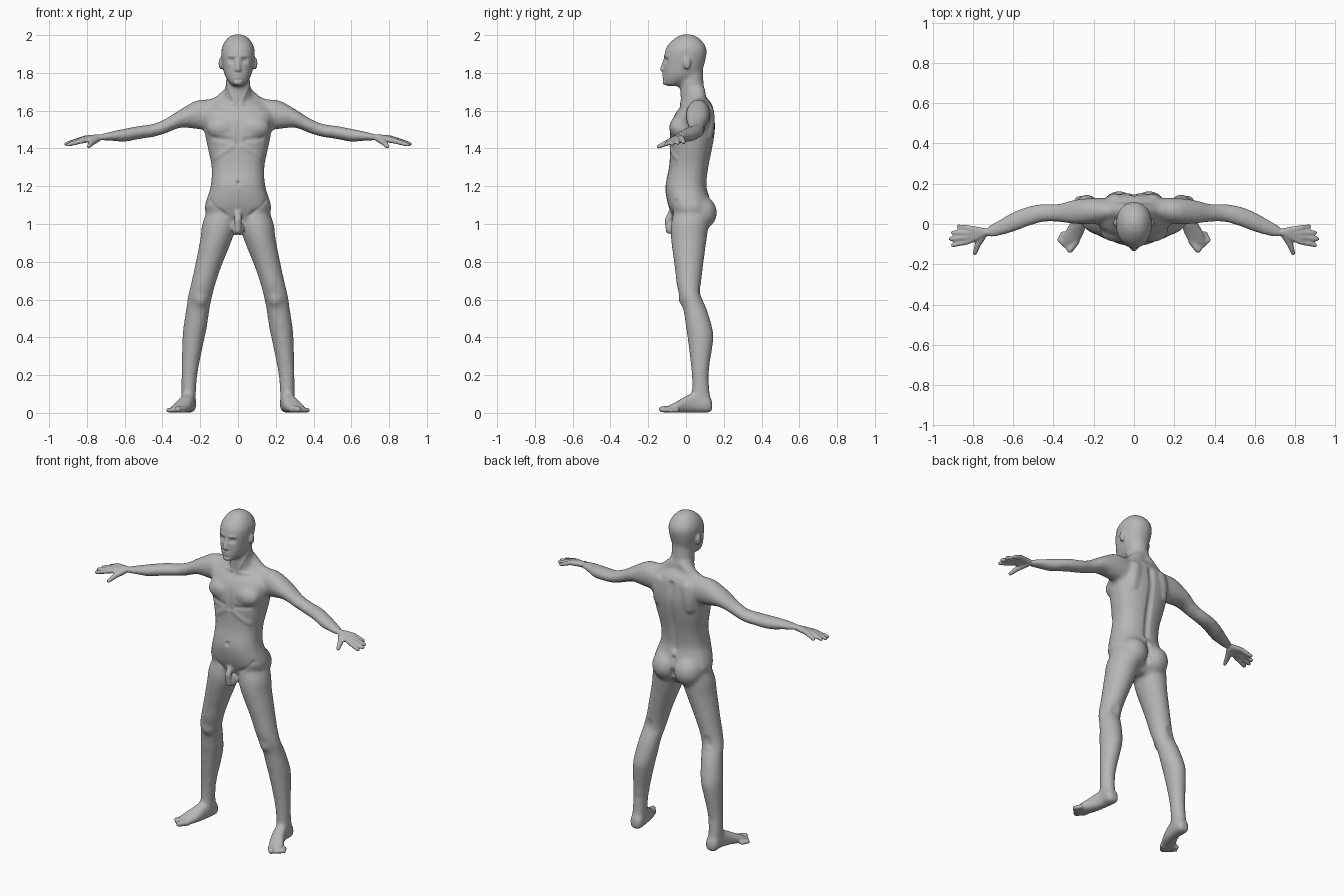
import bpy, bmesh, math
from mathutils import Vector, Matrix
from mathutils.kdtree import KDTree
from mathutils.geometry import intersect_point_line

cube = bpy.data.objects.get("Cube")
if cube:
    bpy.data.objects.remove(cube, do_unlink=True)

BOTH = (1, -1)
MIDDLE = (1,)
SEGMENTS = 20
CIRCLE = [(math.cos(math.tau * k / SEGMENTS), math.sin(math.tau * k / SEGMENTS))
          for k in range(SEGMENTS)]


def stitch(bm, rings):
    """Join rings of points into a closed shell."""
    rings = [[bm.verts.new(p) for p in ring] for ring in rings]
    for lower, upper in zip(rings, rings[1:]):
        for k in range(SEGMENTS):
            bm.faces.new((lower[k - 1], lower[k], upper[k], upper[k - 1]))
    bm.faces.new(rings[0])
    bm.faces.new(rings[-1])


def dense(rows, steps=3):
    """Smooth interpolation between profile rows."""
    last = len(rows) - 1
    for i in range(last):
        before, start, end, after = [Vector(rows[min(max(k, 0), last)])
                                     for k in range(i - 1, i + 3)]
        leave, arrive = (end - before) / 2, (after - start) / 2
        for s in range(steps):
            t = s / steps
            ease = t * t * (3 - 2 * t)
            yield (start.lerp(end, ease) + leave * t * (1 - t) ** 2
                   - arrive * t * t * (1 - t))
    yield Vector(rows[last])


def loft(bm, axis, rows, power=2.0, sides=BOTH):
    """Closed tube along an axis; a row is (position, low, high, low, high)."""
    u, v = [k for k in range(3) if k != axis]
    for side in sides:
        rings = []
        for pos, u_low, u_high, v_low, v_high in dense(rows):
            ring = []
            for c, s in CIRCLE:
                co = Vector()
                co[axis] = pos
                co[u] = (u_low + u_high + (u_high - u_low)
                         * math.copysign(abs(c) ** (2 / power), c)) / 2
                co[v] = (v_low + v_high + (v_high - v_low)
                         * math.copysign(abs(s) ** (2 / power), s)) / 2
                ring.append(mirrored(co, side))
            rings.append(ring)
        stitch(bm, rings)


def trunk(bm, rows, power):
    """Loft up the middle; a row is (height, half width, front, back)."""
    loft(bm, 2, [(z, -w, w, front, back) for z, w, front, back in rows], power, MIDDLE)


def mirrored(point, side):
    x, y, z = point
    return Vector((x * side, y, z))


def blob(bm, centre, size, sides=BOTH, layers=10):
    """Ellipsoid built from rings of latitude."""
    a, b, h = size
    for side in sides:
        middle = mirrored(centre, side)
        tilts = [math.pi * (k + .3) / (layers - .4) for k in range(layers)]
        stitch(bm, [[middle + Vector((a * c * math.sin(t), b * s * math.sin(t),
                                      h * math.cos(t))) for c, s in CIRCLE]
                    for t in tilts])


def limb(bm, points, radii, sides=BOTH):
    """Rounded tapering chain through the points."""
    for side in sides:
        path = [mirrored(p, side) for p in points]
        for p, r in zip(path, radii):
            blob(bm, p, (r, r, r), MIDDLE)
        for p, q, r, s in zip(path, path[1:], radii, radii[1:]):
            turn = (q - p).to_track_quat('Z', 'Y')
            stitch(bm, [[spot + turn @ Vector((u * size, v * size, 0)) for u, v in CIRCLE]
                        for spot, size in ((p, r), (q, s))])


def fuse(ob, bm, voxel, rounds):
    """Merge all overlapping shells into one soft skin."""
    bmesh.ops.recalc_face_normals(bm, faces=bm.faces)
    bm.from_mesh(ob.data)
    bm.to_mesh(ob.data)
    bm.free()
    remesh = ob.modifiers.new("fuse", 'REMESH')
    remesh.mode = 'VOXEL'
    remesh.voxel_size = voxel
    soft = ob.modifiers.new("soften", 'SMOOTH')
    soft.factor = .5
    soft.iterations = rounds
    graph = bpy.context.evaluated_depsgraph_get()
    mesh = bpy.data.meshes.new_from_object(ob.evaluated_get(graph))
    ob.modifiers.clear()
    ob.data = mesh


def sculpt(mesh, tree, start, end, reach, height):
    """Raise or press the skin along a mirrored line; height is in thousandths."""
    weights = {}
    for side in BOTH:
        a, b = mirrored(start, side), mirrored(end, side)
        for co, index, _ in tree.find_range((a + b) / 2, (b - a).length / 2 + reach):
            _, t = intersect_point_line(co, a, b)
            gap = (co - a.lerp(b, min(max(t, 0), 1))).length / reach
            if gap < 1:
                weights[index] = max(weights.get(index, 0), (1 - gap * gap) ** 2)
    normals = {i: mesh.vertices[i].normal.copy() for i in weights}
    for i, w in weights.items():
        mesh.vertices[i].co += normals[i] * height * w / 1000


body = bpy.data.objects.new("body", bpy.data.meshes.new("body"))
bpy.context.collection.objects.link(body)
bm = bmesh.new()

# Torso
trunk(bm, [(.96, .06, -.03, .08), (1.06, .17, -.08, .13), (1.12, .17, -.1, .13),
           (1.2, .145, -.11, .11), (1.3, .14, -.09, .12), (1.4, .16, -.085, .14),
           (1.5, .18, -.085, .155), (1.58, .19, -.06, .15), (1.63, .15, -.02, .14),
           (1.67, .08, 0, .11)], 2.4)

# Neck
trunk(bm, [(1.58, .08, -.02, .13), (1.68, .07, -.03, .1), (1.82, .06, -.03, .09)], 2)

# Head
trunk(bm, [(1.73, .03, -.11, -.04), (1.76, .055, -.12, .02), (1.8, .075, -.12, .08),
           (1.9, .09, -.115, .11), (1.95, .08, -.095, .1), (1.99, .05, -.05, .06),
           (2.005, .015, -.01, .02)], 2.2)

# Arms from shoulder to wrist
loft(bm, 0, [(.08, .01, .13, 1.5, 1.64), (.2, 0, .13, 1.5, 1.66), (.3, 0, .12, 1.51, 1.61),
             (.38, .01, .1, 1.48, 1.56), (.45, .01, .1, 1.46, 1.53),
             (.52, -.01, .09, 1.45, 1.52), (.6, -.04, .06, 1.435, 1.505),
             (.67, -.06, .02, 1.44, 1.49), (.73, -.07, -.01, 1.44, 1.475)])

# Legs from hip to heel
loft(bm, 2, [(1.08, .02, .16, -.06, .12), (1, .01, .19, -.08, .12), (.92, .03, .2, -.08, .11),
             (.77, .09, .23, -.06, .09), (.68, .12, .25, -.05, .08),
             (.62, .135, .265, -.035, .08), (.55, .15, .275, -.015, .11),
             (.45, .165, .29, 0, .14), (.38, .18, .295, .01, .145),
             (.2, .215, .3, .03, .12), (.04, .225, .3, .03, .135)])

# Feet
loft(bm, 1, [(.14, .235, .28, .01, .06), (.12, .22, .3, 0, .09), (.06, .225, .3, 0, .11),
             (0, .235, .32, 0, .09), (-.05, .25, .35, 0, .06), (-.11, .28, .36, 0, .03)], 2.5)

# Muscle masses: seat, chest, kneecaps and shoulder slopes
blob(bm, (.075, .08, 1.06), (.085, .085, .09))
blob(bm, (.085, -.04, 1.51), (.085, .05, .06))
blob(bm, (.2, -.01, .61), (.04, .03, .05))
limb(bm, [(.03, .065, 1.7), (.1, .065, 1.635), (.18, .065, 1.62)], [.04, .04, .035])
fuse(body, bm, .012, 5)

# Hands: four fingers fanned from the wrist, then the thumb
bm = bmesh.new()
for i in range(4):
    limb(bm, [(.735, -.04, 1.458),
              (.83 - .005 * (i - 1) ** 2, -.088 + .022 * i, 1.44 + .005 * i),
              (.91 - .01 * (i - 1) ** 2, -.105 + .031 * i, 1.42 + .004 * i)],
         [.018, .014, .011])
limb(bm, [(.745, -.05, 1.45), (.775, -.1, 1.43), (.79, -.145, 1.41)], [.018, .016, .011])

# Toes fanned from the inner big toe outward
for i in range(5):
    r = .019 if i == 0 else .014
    limb(bm, [(.288 + .016 * i, -.085 + .009 * i, r),
              (.318 + .013 * i, -.128 + .012 * i, r)], [r, r * .85])

# Ears
blob(bm, (.09, .005, 1.85), (.013, .02, .033))

# Nose, lips and chin
limb(bm, [(0, -.11, 1.87), (0, -.125, 1.82)], [.01, .013], MIDDLE)
blob(bm, (.011, -.118, 1.816), (.01, .011, .008))
for z in (1.79, 1.777):
    blob(bm, (0, -.115, z), (.025, .012, .007), MIDDLE)
blob(bm, (0, -.11, 1.75), (.025, .015, .015), MIDDLE)

# Pelvic anatomy, kept simple
limb(bm, [(0, -.075, 1.06), (0, -.095, 1.02), (0, -.09, .965)], [.018, .019, .017], MIDDLE)
blob(bm, (.012, -.065, .975), (.02, .024, .036))
fuse(body, bm, .007, 2)

mesh = body.data
tree = KDTree(len(mesh.vertices))
for v in mesh.vertices:
    tree.insert(v.co, v.index)
tree.balance()
for start, end, reach, height in [
        # Face: eye sockets, eyelids, brows, mouth
        ((.037, -.1, 1.866), (.03, -.105, 1.866), .024, -11),
        ((.036, -.095, 1.864), (.034, -.095, 1.864), .013, 4),
        ((.015, -.115, 1.89), (.055, -.1, 1.89), .014, 4),
        ((0, -.125, 1.783), (.022, -.115, 1.782), .009, -3),
        # Front: collarbones, neck cords, breastbone, chest crease, ribs, navel, groin
        ((.02, -.03, 1.635), (.16, 0, 1.65), .018, 6),
        ((.02, -.03, 1.645), (.055, .01, 1.75), .016, 4),
        ((0, -.09, 1.57), (0, -.09, 1.43), .022, -6),
        ((.04, -.085, 1.445), (.13, -.06, 1.455), .02, -5),
        ((.03, -.09, 1.41), (.12, -.055, 1.35), .022, 4),
        ((0, -.107, 1.22), (0, -.107, 1.21), .013, -12),
        ((.14, -.05, 1.12), (.04, -.085, 1.02), .018, -6),
        # Back: spine groove, seat cleft, shoulder blades, knee hollows
        ((0, .15, 1.6), (0, .115, 1.19), .03, -12),
        ((0, .12, 1.13), (0, .13, .98), .022, -16),
        ((.1, .145, 1.6), (.12, .14, 1.47), .045, 11),
        ((.2, .08, .66), (.21, .08, .64), .035, -6)]:
    sculpt(mesh, tree, start, end, reach, height)

# Plain grey finish with smooth shading
grey = bpy.data.materials.new("plain grey")
grey.use_nodes = True
shade = (.47, .47, .47, 1)
grey.diffuse_color = shade
grey.node_tree.nodes["Principled BSDF"].inputs["Base Color"].default_value = shade
mesh.materials.clear()
mesh.materials.append(grey)
for face in mesh.polygons:
    face.use_smooth = True
    face.material_index = 0
